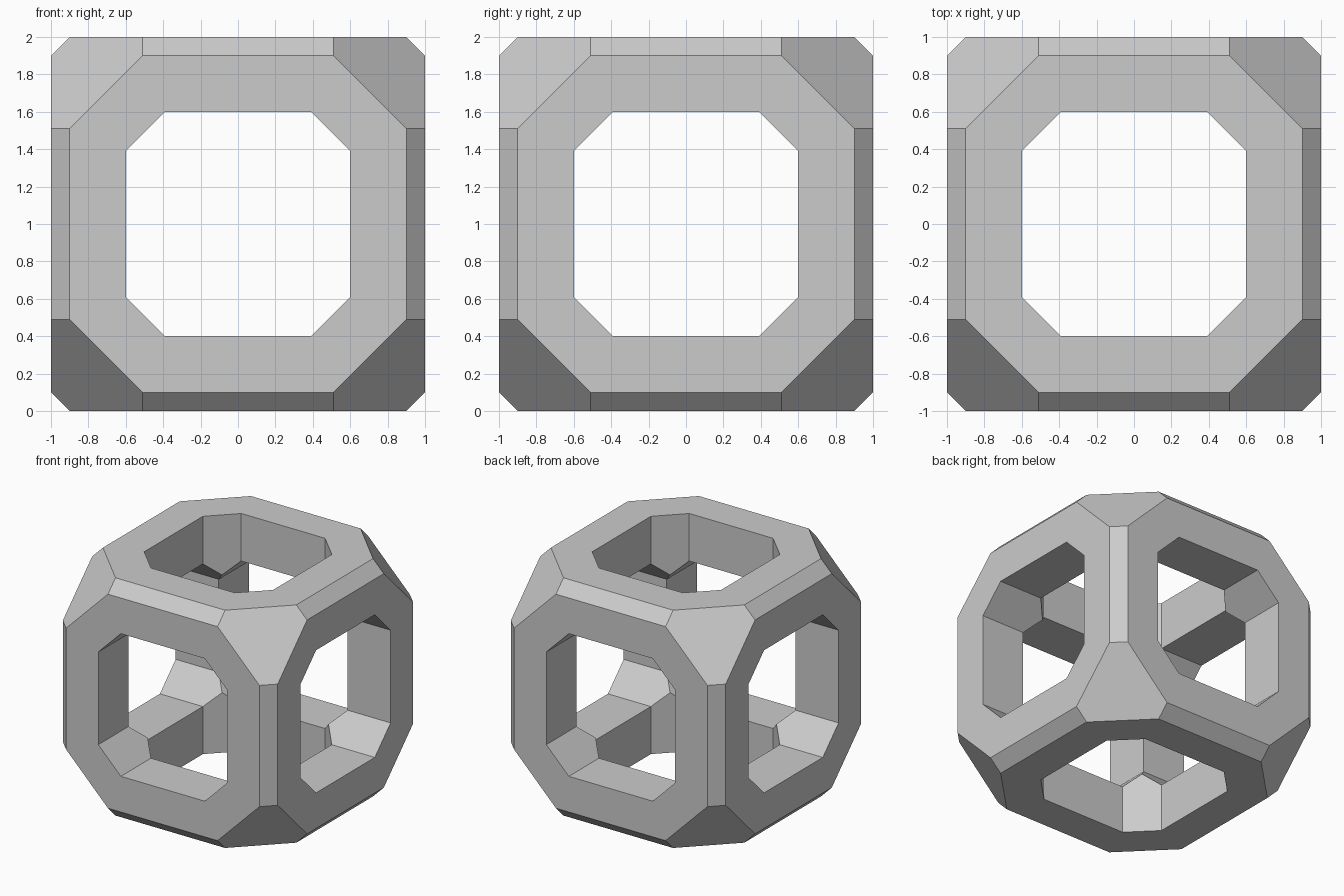
import bpy
import bmesh
from itertools import product
from mathutils import Vector

OUT, BEVEL, RIM = 1.0, 0.9, 0.51     # outer shell
HOLE, CUT = 0.6, 0.39                # octagonal openings
MID = (HOLE + CUT) / 2               # point where three opening corners meet

cube = bpy.data.objects.get("Cube")
if cube:
    bpy.data.objects.remove(cube, do_unlink=True)

grey = bpy.data.materials.new("plain grey")
grey.use_nodes = True
colour = (0.6, 0.6, 0.6, 1)
grey.diffuse_color = colour
grey.node_tree.nodes["Principled BSDF"].inputs["Base Color"].default_value = colour

bm = bmesh.new()


def face(points):
    bm.faces.new([bm.verts.new(p) for p in points])


def on_axis(axis, u, v, w):
    """Point with w along the axis and u, v along the next two."""
    p = Vector((0, 0, 0))
    p[axis], p[(axis + 1) % 3], p[(axis + 2) % 3] = w, u, v
    return p


def octagon(big, small):
    return [(big, -small), (big, small), (small, big), (-small, big),
            (-big, small), (-big, -small), (-small, -big), (small, -big)]


def sign(n):
    return 1 if n > 0 else -1


# Six octagonal frames with the walls of their openings
for axis, side in product(range(3), (-1, 1)):
    outer, inner = octagon(BEVEL, RIM), octagon(HOLE, CUT)
    for i in range(8):
        j = (i + 1) % 8
        a, b = inner[i], inner[j]
        front = [on_axis(axis, *p, side * OUT) for p in (a, b)]
        back = [on_axis(axis, *p, side * HOLE) for p in (b, a)]
        face([on_axis(axis, *p, side * OUT) for p in (outer[i], outer[j])] + front[::-1])
        if i % 2:  # slanted walls run in to the shared corner point
            tip = on_axis(axis, sign(a[0]) * MID, sign(a[1]) * MID, side * MID)
            face(front + [back[0], tip, back[1]])
        else:
            face(front + back)

# Twelve bevelled edges
for axis, s, t in product(range(3), (-1, 1), (-1, 1)):
    face([on_axis(axis, s * u, t * v, w) for u, v, w in (
        (OUT, BEVEL, -RIM), (OUT, BEVEL, RIM), (BEVEL, OUT, RIM), (BEVEL, OUT, -RIM))])

# Eight corner facets
for sx, sy, sz in product((-1, 1), repeat=3):
    face([(sx * x, sy * y, sz * z) for x, y, z in (
        (OUT, BEVEL, RIM), (BEVEL, OUT, RIM), (RIM, OUT, BEVEL),
        (RIM, BEVEL, OUT), (BEVEL, RIM, OUT), (OUT, RIM, BEVEL))])

bmesh.ops.remove_doubles(bm, verts=bm.verts[:], dist=0.0005)
bmesh.ops.recalc_face_normals(bm, faces=bm.faces[:])
mesh = bpy.data.meshes.new("cube_frame")
bm.to_mesh(mesh)
bm.free()
mesh.materials.append(grey)
frame = bpy.data.objects.new("cube_frame", mesh)
frame.location.z = OUT
bpy.context.collection.objects.link(frame)
